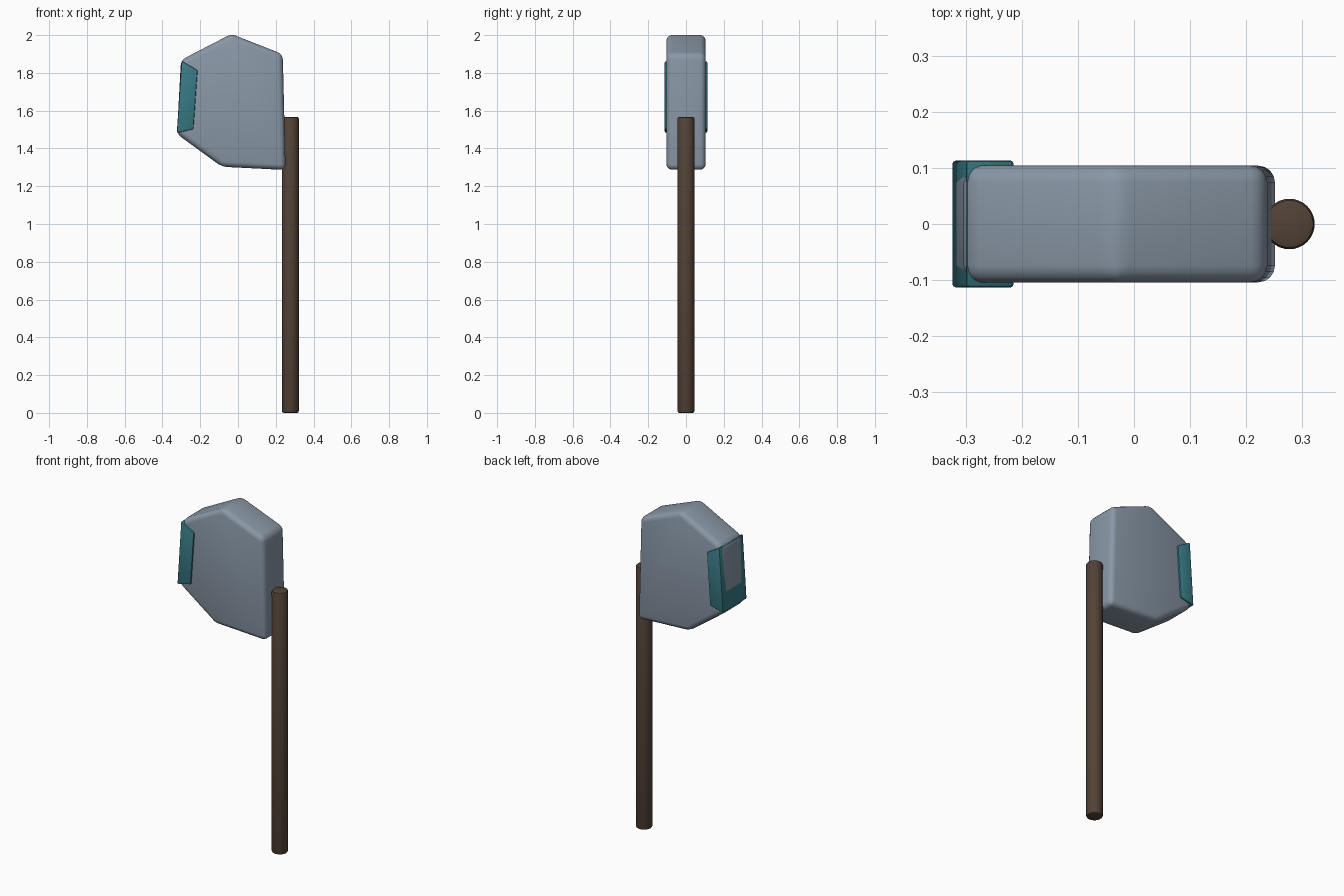
import bpy, bmesh

if "Cube" in bpy.data.objects:
    bpy.data.objects.remove(bpy.data.objects["Cube"])


def finish(obj, color, width, segments):
    """Colour, rounded edges and smooth shading for one part."""
    mat = bpy.data.materials.new(obj.name + "_material")
    mat.diffuse_color = (*color, 1)
    mat.use_nodes = True
    mat.node_tree.nodes["Principled BSDF"].inputs["Base Color"].default_value = mat.diffuse_color
    obj.data.materials.append(mat)
    bev = obj.modifiers.new("rounded_edges", 'BEVEL')
    bev.width = width
    bev.segments = segments
    bev.limit_method = 'ANGLE'
    bev.angle_limit = 0.3
    bpy.ops.object.select_all(action='DESELECT')
    obj.select_set(True)
    bpy.context.view_layer.objects.active = obj
    bpy.ops.object.modifier_apply(modifier=bev.name)
    bpy.ops.object.shade_smooth_by_angle(angle=0.6)


def slab(name, profile, half, color, width, segments):
    """Extrude an x-z outline evenly to both sides of y = 0."""
    bm = bmesh.new()
    face = bm.faces.new([bm.verts.new((x, -half, z)) for x, z in profile])
    ext = bmesh.ops.extrude_face_region(bm, geom=[face])
    verts = [v for v in ext["geom"] if isinstance(v, bmesh.types.BMVert)]
    bmesh.ops.translate(bm, verts=verts, vec=(0, 2 * half, 0))
    bmesh.ops.recalc_face_normals(bm, faces=bm.faces)
    mesh = bpy.data.meshes.new(name)
    bm.to_mesh(mesh)
    bm.free()
    obj = bpy.data.objects.new(name, mesh)
    bpy.context.collection.objects.link(obj)
    finish(obj, color, width, segments)
    return obj


# Broad stone-like axe head
slab("axe_head",
     [(-0.302, 1.868), (-0.035, 2.006), (0.237, 1.899),
      (0.252, 1.286), (-0.085, 1.303), (-0.323, 1.476)],
     0.104, (0.25, 0.31, 0.38), 0.03, 4)

# Teal cutting edge wrapped around the left side of the head
slab("cutting_edge",
     [(-0.299, 1.864), (-0.214, 1.814), (-0.236, 1.502), (-0.324, 1.482)],
     0.113, (0.04, 0.2, 0.24), 0.006, 2)

# Straight round handle
bpy.ops.mesh.primitive_cylinder_add(vertices=32, radius=0.045, depth=1.567,
                                    location=(0.277, 0, 0.7835))
handle = bpy.context.object
handle.name = "handle"
finish(handle, (0.085, 0.055, 0.037), 0.01, 2)
